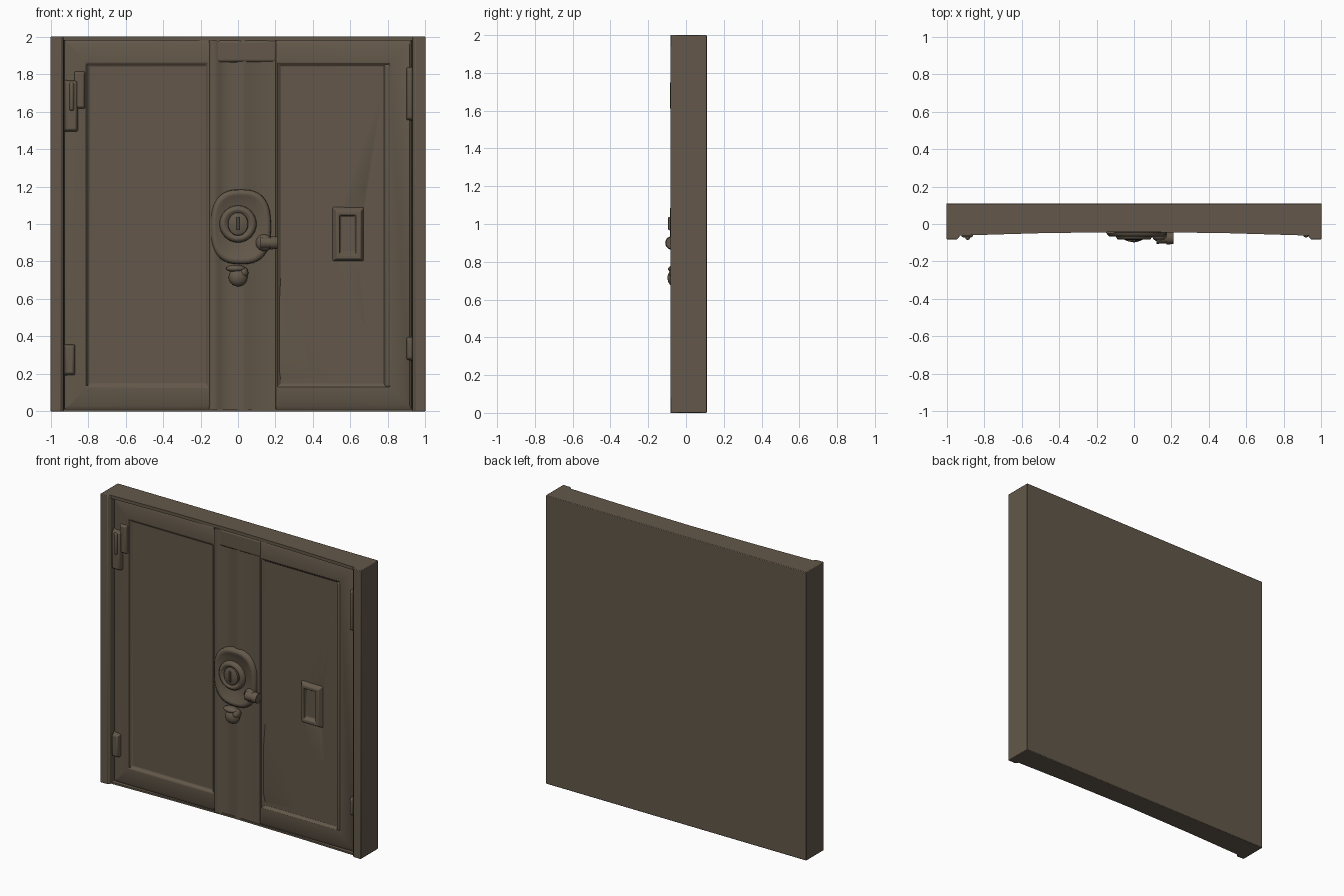
import bpy, bmesh
from math import sin, cos, pi, radians
from mathutils import Matrix

old = bpy.data.objects.get("Cube")
if old:
    bpy.data.objects.remove(old, do_unlink=True)

bronze = bpy.data.materials.new("weathered_bronze")
bronze.use_nodes = True
colour = (0.125, 0.097, 0.068, 1)
bronze.diffuse_color = colour
bsdf = bronze.node_tree.nodes["Principled BSDF"]
bsdf.inputs["Base Color"].default_value = colour
bsdf.inputs["Roughness"].default_value = 0.8


def finish(name, bm, bevel=0.0, angle=35):
    bmesh.ops.recalc_face_normals(bm, faces=bm.faces)
    mesh = bpy.data.meshes.new(name)
    bm.to_mesh(mesh)
    bm.free()
    mesh.materials.append(bronze)
    ob = bpy.data.objects.new(name, mesh)
    bpy.context.collection.objects.link(ob)
    if bevel:
        mod = ob.modifiers.new("soft_edges", "BEVEL")
        mod.width, mod.segments, mod.limit_method = bevel, 2, "ANGLE"
    bpy.ops.object.select_all(action="DESELECT")
    bpy.context.view_layer.objects.active = ob
    ob.select_set(True)
    bpy.ops.object.shade_smooth_by_angle(angle=radians(angle))
    return ob


def loft(name, loops, bevel=0.0, angle=35):
    """Skin successive loops of equal length and cap both ends."""
    bm = bmesh.new()
    rings = [[bm.verts.new(p) for p in loop] for loop in loops]
    n = len(rings[0])
    for a, b in zip(rings, rings[1:]):
        for i in range(n):
            j = (i + 1) % n
            bm.faces.new((a[i], a[j], b[j], b[i]))
    bm.faces.new(rings[0])
    bm.faces.new(rings[-1])
    return finish(name, bm, bevel, angle)


def rect(x0, x1, z0, z1, y):
    return [(x0, y, z0), (x1, y, z0), (x1, y, z1), (x0, y, z1)]


def oval(cx, cz, rx, rz, y, power=1.0, n=40):
    def s(v):
        return abs(v) ** power * (1 if v > 0 else -1)
    return [(cx + rx * s(cos(2 * pi * i / n)), y, cz + rz * s(sin(2 * pi * i / n)))
            for i in range(n)]


def raised(name, x0, x1, z0, z1, base, front, slope=0.015, bevel=0.006):
    """Block with sloping sides rising towards the front."""
    return loft(name, [rect(x0, x1, z0, z1, base),
                       rect(x0 + slope, x1 - slope, z0 + slope, z1 - slope, front)], bevel)


def ball(name, centre, scale):
    bm = bmesh.new()
    bmesh.ops.create_uvsphere(bm, u_segments=24, v_segments=14, radius=1,
                              matrix=Matrix.Translation(centre) @ Matrix.Diagonal((*scale, 1)))
    return finish(name, bm)


# Slab and side posts as one plan profile
half = [(0, -0.01), (0.93, -0.01), (0.93, -0.068), (0.945, -0.083), (1, -0.083), (1, 0.11)]
plan = half + [(-x, y) for x, y in reversed(half[1:])]
loft("door_frame", [[(x, y, z) for x, y in plan] for z in (0, 2)], 0.004)

# Shallow curved lips along top and bottom
edge = [(-0.94, 0), (0.94, 0), (0.94, -0.062), (0.5, -0.049), (0, -0.042),
        (-0.5, -0.049), (-0.94, -0.062)]
for name, z0, z1 in (("top_lip", 1.978, 2.0), ("bottom_lip", 0, 0.012)):
    loft(name, [[(x, y, z) for x, y in edge] for z in (z0, z1)])

# Door leaves with sunken panels
for name, ox0, ox1, ix0, ix1 in (("right_leaf", -0.925, -0.13, -0.81, -0.16),
                                 ("left_leaf", 0.19, 0.925, 0.21, 0.81)):
    loft(name, [rect(ox0, ox1, 0.01, 1.985, 0),
                rect(ox0, ox1, 0.01, 1.985, -0.034),
                rect(ox0 + 0.02, ox1 - 0.01, 0.03, 1.96, -0.044),
                rect(ix0, ix1, 0.13, 1.86, -0.042),
                rect(ix0 + 0.018, ix1 - 0.012, 0.148, 1.842, -0.027)], 0.004)

# Inner moulding of the far stile
raised("left_panel_moulding", 0.775, 0.825, 0.12, 1.86, -0.02, -0.046)
raised("right_panel_moulding", -0.82, -0.795, 0.13, 1.86, -0.02, -0.046, 0.01)

# Centre post: ridge, hollow and shallow slope
centre = [(-0.155, 0), (-0.155, -0.04), (-0.143, -0.052), (-0.112, -0.052), (-0.095, -0.036),
          (-0.01, -0.03), (0.005, -0.04), (0.04, -0.042), (0.055, -0.034),
          (0.2, -0.042), (0.215, -0.025), (0.215, 0)]
loft("centre_post", [[(x, y, z) for x, y in centre] for z in (0.01, 1.98)], angle=50)
raised("centre_head", -0.15, 0.21, 1.86, 1.985, -0.03, -0.046, 0.012)

# Broad dents and folds in the left panel
for name, corners, apex in (
        ("fold_below_handle", [(0.5, 0.82), (0.665, 0.82), (0.69, 0.38)], (0.64, -0.042, 0.74)),
        ("fold_above_handle", [(0.53, 1.05), (0.67, 1.05), (0.79, 1.82)], (0.68, -0.04, 1.2)),
        ("fold_beside_lock", [(0.2, 0.86), (0.5, 0.16), (0.2, 0.14)], (0.24, -0.042, 0.3))):
    bm = bmesh.new()
    foot = [bm.verts.new((x, -0.024, z)) for x, z in corners]
    tip = bm.verts.new(apex)
    bm.faces.new(foot)
    for i in range(3):
        bm.faces.new((foot[i], foot[(i + 1) % 3], tip))
    finish(name, bm, angle=60)

# Recessed pull handle
loft("pull_handle", [rect(0.5, 0.675, 0.8, 1.095, -0.02),
                     rect(0.525, 0.655, 0.815, 1.07, -0.052),
                     rect(0.54, 0.63, 0.835, 1.05, -0.052),
                     rect(0.548, 0.622, 0.85, 1.042, -0.03)], 0.004)

# Hinges
for name, x0, x1, z0, z1 in (("right_upper_hinge", -0.93, -0.85, 1.49, 1.77),
                             ("right_lower_hinge", -0.93, -0.865, 0.19, 0.36),
                             ("left_upper_hinge", 0.895, 0.94, 1.55, 1.84),
                             ("left_lower_hinge", 0.895, 0.94, 0.27, 0.4)):
    raised(name, x0, x1, z0, z1, -0.03, -0.072, 0.012, 0.008)
raised("right_upper_hinge_leaf", -0.88, -0.81, 1.61, 1.82, -0.03, -0.058, 0.014, 0.006)
raised("right_upper_hinge_knuckle", -0.905, -0.87, 1.6, 1.76, -0.05, -0.085, 0.008, 0.008)

# Lock plate with raised rim
cx, cz = 0.015, 0.985
loft("lock_plate", [oval(cx, cz, rx, rz, y, 0.75) for rx, rz, y in (
    (0.162, 0.2, -0.02), (0.16, 0.198, -0.055), (0.148, 0.186, -0.066),
    (0.132, 0.17, -0.066), (0.122, 0.16, -0.058))], angle=50)

# Cylinder ring, core and key slot
loft("lock_ring", [oval(0, 1.0, r, r, y) for r, y in (
    (0.1, -0.05), (0.097, -0.07), (0.085, -0.084), (0.07, -0.084), (0.06, -0.068))], angle=60)
loft("lock_core", [oval(0, 1.0, rx, rz, y) for rx, rz, y in (
    (0.056, 0.064, -0.06), (0.052, 0.06, -0.08), (0.042, 0.05, -0.086))])
raised("key_slot", -0.01, 0.01, 0.965, 1.04, -0.08, -0.094, 0.004, 0.002)

# Thumb turn on the side of the plate
bm = bmesh.new()
for x, r, depth in ((0.155, 0.032, 0.07), (0.192, 0.036, 0.035)):
    bmesh.ops.create_cone(bm, cap_ends=True, segments=20, radius1=r, radius2=r * 0.9, depth=depth,
                          matrix=Matrix.Translation((x, -0.074, 0.9)) @ Matrix.Rotation(pi / 2, 4, "Y"))
finish("thumb_turn", bm)
ball("thumb_turn_root", (0.14, -0.06, 0.9), (0.045, 0.035, 0.045))

# Hanging knob below the plate
ball("lower_knob", (0, -0.06, 0.715), (0.05, 0.038, 0.048))
ball("lower_knob_cap", (-0.012, -0.06, 0.762), (0.052, 0.035, 0.02))
ball("lower_knob_stem", (0.03, -0.055, 0.74), (0.025, 0.035, 0.03))
